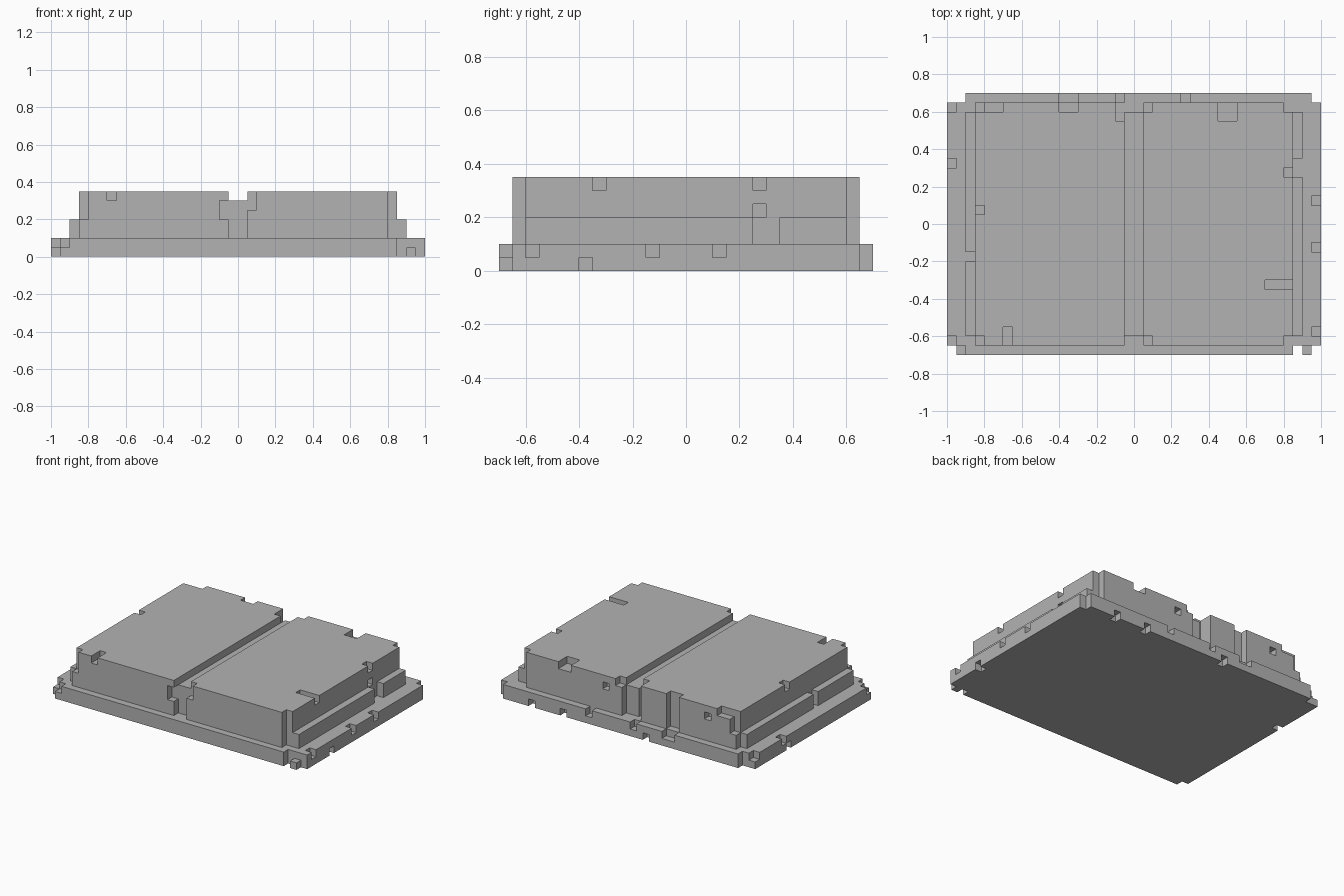
import bpy, bmesh, math
from itertools import product
from mathutils import Vector

CELL = 0.05

if "Cube" in bpy.data.objects:
    bpy.data.objects.remove(bpy.data.objects["Cube"], do_unlink=True)

grey = bpy.data.materials.new("stone grey")
grey.use_nodes = True
colour = (0.45, 0.45, 0.45, 1)
grey.diffuse_color = colour
grey.node_tree.nodes["Principled BSDF"].inputs["Base Color"].default_value = colour


def box(x, y, z):
    """Set of cells; each axis is one index or a (start, stop) pair."""
    spans = [range(*a) if isinstance(a, tuple) else (a,) for a in (x, y, z)]
    return set(product(*spans))


# Base slab with stepped corners
base = box((-20, 20), (-13, 13), (0, 2)) | box((-19, 17), -14, (0, 2))
base |= box((-18, 19), 13, (0, 2)) | box(18, -14, 0)
for y in (-12, -3, 2):                    # chips in the right rim
    base -= box(19, y, 1)
for y in (-13, 6, 12):                    # chips in the left rim
    base -= box(-20, y, 1)
for x in (-4, 9, 14):                     # chips under the back rim
    base -= box(x, 13, 0)
for x in (-8, -7, -2, 5):                 # chips on top of the back rim
    base -= box(x, 13, 1)
base -= box(-19, -14, 1) | box(19, -8, 0) | box(-20, 5, 0)

# Side ledges, each broken by a gap
ledge = box(-18, (-12, 12), (2, 4)) | box(17, (-12, 12), (2, 4))
ledge -= box(17, (5, 7), (2, 4)) | box(-18, -4, (2, 4))

# Raised block with a channel along the middle
block = box((-17, 17), (-13, 13), (2, 7)) - box((-1, 1), (-13, 13), 6)
for y in (-13, 12):                       # cut corners and end recesses
    block -= box(16, y, (2, 7)) | box(-17, y, (4, 7))
    block -= box((-1, 1), y, (2, 7))
block -= box(-2, -13, (4, 6)) | box(1, -13, (5, 7))
block -= box(-2, (11, 13), (2, 7)) | box(1, 12, 6)
block -= box((-8, -6), 12, (2, 7))        # back groove
block -= box((-16, -14), 12, 6) | box((9, 11), (11, 13), 6)
block -= box(-14, (-13, -11), 6) | box((14, 17), -7, 6)
block -= box(16, 5, 6) | box(16, 5, 4) | box(-17, 1, 6)
block -= box(3, 12, 5) | box(-13, 12, 5)  # small holes in the back

solid = base | ledge | block


def build(name, cells):
    """Make the outer skin of a part and merge its flat faces."""
    bm = bmesh.new()
    for cell in sorted(cells):
        for axis, side in product(range(3), (0, 1)):
            step = [0, 0, 0]
            step[axis] = 2 * side - 1
            if tuple(c + s for c, s in zip(cell, step)) in solid:
                continue
            u, v = (axis + 1) % 3, (axis + 2) % 3
            corners = []
            for a, b in ((0, 0), (1, 0), (1, 1), (0, 1)):
                p = Vector(cell)
                p[axis] += side
                p[u] += a
                p[v] += b
                corners.append(bm.verts.new(p * CELL))
            bm.faces.new(corners if side else corners[::-1])
    bmesh.ops.remove_doubles(bm, verts=bm.verts[:], dist=CELL / 100)
    bmesh.ops.dissolve_limit(bm, angle_limit=math.radians(1),
                             verts=bm.verts[:], edges=bm.edges[:])
    mesh = bpy.data.meshes.new(name)
    bm.to_mesh(mesh)
    bm.free()
    mesh.materials.append(grey)
    bpy.context.collection.objects.link(bpy.data.objects.new(name, mesh))


build("base_slab", base)
build("side_ledges", ledge)
build("raised_block", block)
